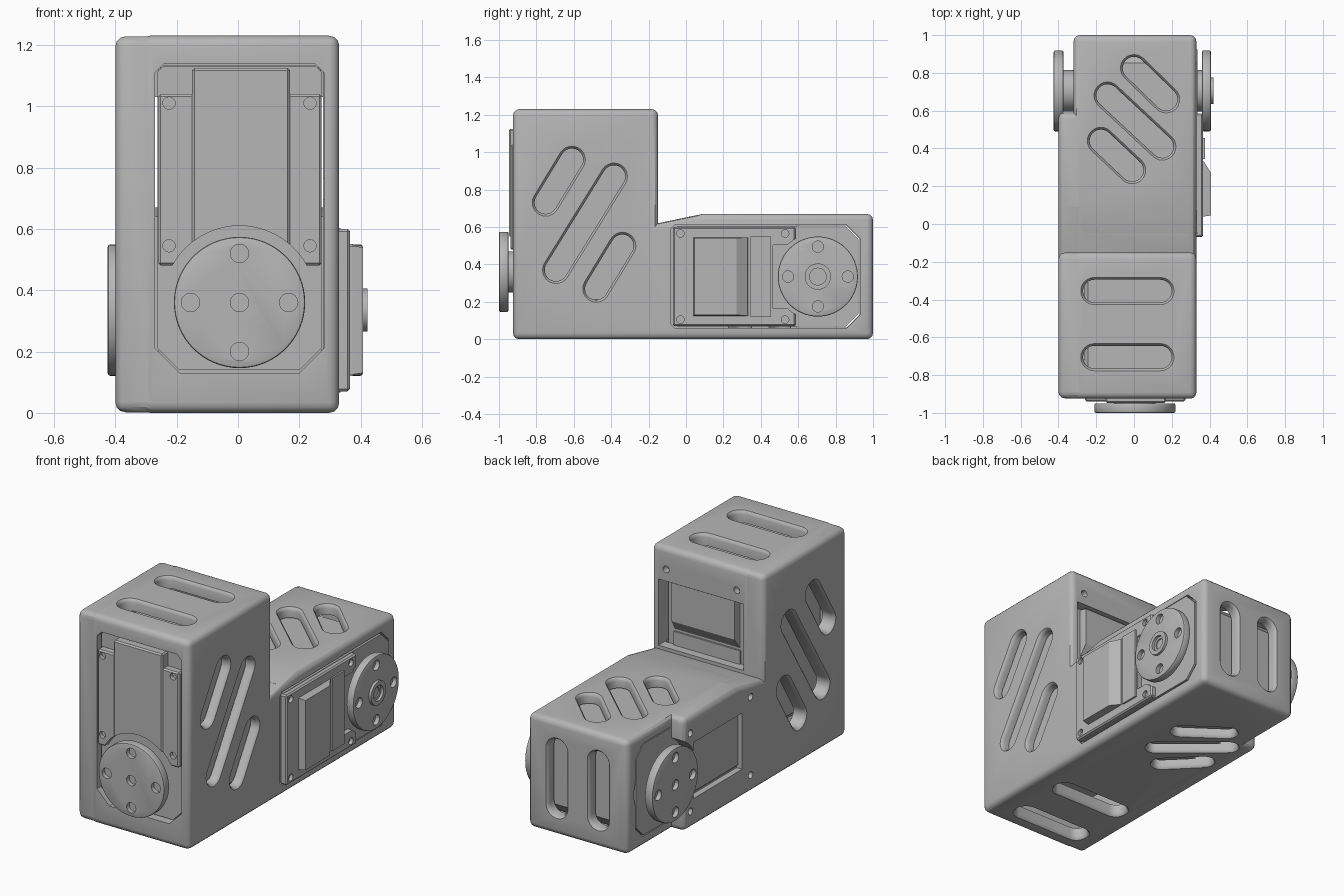
import bpy, bmesh, math
from mathutils import Vector

cube = bpy.data.objects.get("Cube")
if cube:
    bpy.data.objects.remove(cube, do_unlink=True)

grey = bpy.data.materials.new("satin grey")
grey.use_nodes = True
grey.diffuse_color = (0.47, 0.47, 0.47, 1)
grey.node_tree.nodes["Principled BSDF"].inputs["Base Color"].default_value = (0.47, 0.47, 0.47, 1)

# Frames turn (across, along, outward) into model coordinates
FRONT = lambda p, q, w: (p, -w, q)
SIDE = lambda p, q, w: (w, p, q)
TOP = lambda p, q, w: (p, q, w)
BACK = lambda p, q, w: (p, w, q)
FRONT_SERVO = lambda u, v, w: (0.005 + v, -0.945 - w, 0.36 + u)
ARM_SERVO = lambda u, v, w: (-0.37 - w, 0.705 - u, 0.335 + v)


def loft(name, frame, rings, bevel=0, segments=3):
    """Solid through outlines; each ring is (outline, level)."""
    bm = bmesh.new()
    loops = [[bm.verts.new(frame(p, q, w)) for p, q in pts] for pts, w in rings]
    n = len(loops[0])
    for a, b in zip(loops, loops[1:]):
        for i in range(n):
            j = (i + 1) % n
            bm.faces.new((a[i], a[j], b[j], b[i]))
    bm.faces.new(loops[0])
    bm.faces.new(loops[-1])
    bmesh.ops.recalc_face_normals(bm, faces=bm.faces)
    if bevel:
        edges = [e for e in bm.edges if e.calc_face_angle_signed() > 0.5]
        bmesh.ops.bevel(bm, geom=edges, offset=bevel, segments=segments,
                        profile=0.5, affect='EDGES', clamp_overlap=True)
    mesh = bpy.data.meshes.new(name)
    bm.to_mesh(mesh)
    bm.free()
    obj = bpy.data.objects.new(name, mesh)
    bpy.context.collection.objects.link(obj)
    return obj


def rect(p0, p1, q0, q1, low=0, high=0):
    """Rectangle, with chamfers at the low and high ends of q."""
    pts = [(p0 + low, q0), (p1 - low, q0)]
    pts += [(p1, q0 + low)] if low else []
    pts += [(p1, q1 - high)] if high else []
    pts += [(p1 - high, q1), (p0 + high, q1)]
    pts += [(p0, q1 - high)] if high else []
    pts += [(p0, q0 + low)] if low else []
    return pts


def swap(pts):
    return [(q, p) for p, q in pts]


def stadium(a, b, r, n=12):
    """Rounded slot outline from a to b."""
    d = Vector(b) - Vector(a)
    t = math.atan2(d.y, d.x)
    pts = []
    for c, start in ((b, t - math.pi / 2), (a, t + math.pi / 2)):
        for i in range(n + 1):
            s = start + math.pi * i / n
            pts.append((c[0] + r * math.cos(s), c[1] + r * math.sin(s)))
    return pts


def circle(c, r, n=48):
    return [(c[0] + r * math.cos(math.tau * i / n), c[1] + r * math.sin(math.tau * i / n))
            for i in range(n)]


def prism(name, frame, pts, w0, w1, bevel=0, segments=3):
    return loft(name, frame, [(pts, w0), (pts, w1)], bevel, segments)


def slot(frame, a, b, face, inward, r=0.06):
    """Slot cutter with a flared rim at the outer face."""
    levels = [(-0.02, 0.018), (0, 0.012), (0.008, 0.004), (0.02, 0), (0.16, 0)]
    return loft("slot_cutter", frame,
                [(stadium(a, b, r + grow), face + inward * d) for d, grow in levels])


def combine(obj, tools, op='DIFFERENCE'):
    for t in tools:
        t.hide_render = True
        m = obj.modifiers.new(t.name, 'BOOLEAN')
        m.object, m.operation, m.solver = t, op, 'EXACT'
    dg = bpy.context.evaluated_depsgraph_get()
    mesh = bpy.data.meshes.new_from_object(obj.evaluated_get(dg))
    obj.modifiers.clear()
    obj.data = mesh
    for t in tools:
        bpy.data.objects.remove(t, do_unlink=True)


# Housing: L-shaped body with a thicker slab on its right cheek
top, bot = 1.23, 0.67
L = [(-0.925, 0), (1, 0), (1, bot), (0.09, bot), (-0.15, 0.62), (-0.15, top), (-0.925, top)]
slab = [(-0.923, 0.002), (0.59, 0.002), (0.59, 0.668), (0.092, 0.668), (-0.152, 0.618),
        (-0.152, 1.228), (-0.923, 1.228)]
housing = prism("housing", SIDE, L, -0.32, 0.33, 0.033)
combine(housing, [prism("cheek", SIDE, slab, -0.4, 0.1, 0.033)], 'UNION')

cuts = [
    # Cavities
    prism("block_cavity", TOP, rect(-0.32, 0.278, -0.86, -0.21), 0.07, 1.16),
    prism("arm_cavity", TOP, rect(-0.258, 0.27, -0.3, 0.94), 0.055, 0.61),
    # Openings around the two servos
    prism("front_opening", FRONT, rect(-0.27, 0.28, 0.13, 1.14, 0.08, 0.03), 0.8, 1),
    prism("back_opening", BACK, rect(-0.27, 0.285, 0.64, 1.03), -0.3, -0.05),
    prism("left_opening", SIDE, swap(rect(0.06, 0.61, -0.08, 0.93, 0.02, 0.07)), 0.2, 0.4),
    prism("right_opening", SIDE, swap(rect(0.062, 0.608, 0.592, 0.928, 0, 0.07)), -0.5, -0.2),
    prism("right_window", SIDE, rect(0.05, 0.5, 0.17, 0.5), -0.5, -0.2),
    prism("horn_clearance", SIDE, circle((0.705, 0.335), 0.235), -0.5, -0.3),
]
# Diagonal vents on both cheeks
for a, b in (((-0.75, 0.73), (-0.61, 0.96)), ((-0.695, 0.37), (-0.385, 0.87)),
             ((-0.48, 0.27), (-0.34, 0.5))):
    cuts += [slot(SIDE, a, b, 0.33, -1), slot(SIDE, a, b, -0.4, 1)]
# Straight vents on the block
for y in (-0.355, -0.705):
    cuts.append(slot(TOP, (-0.21, y), (0.14, y), top, -1))
for y in (-0.43, -0.77):
    cuts.append(slot(TOP, (-0.23, y), (0.14, y), 0, 1))
# Diagonal vents above and below the arm
for a, b in (((0, 0.825), (0.17, 0.66)), ((-0.14, 0.68), (0.15, 0.41)), ((-0.175, 0.44), (-0.01, 0.285))):
    cuts.append(slot(TOP, a, b, bot, -1))
for a, b in (((-0.15, 0.63), (0.06, 0.48)), ((-0.26, 0.51), (0.05, 0.25)), ((-0.26, 0.3), (-0.09, 0.13))):
    cuts.append(slot(TOP, a, b, 0, 1, 0.05))
# Upright vents on the arm end
for x in (0.14, -0.13):
    cuts.append(slot(BACK, (x, 0.17), (x, 0.5), 1, -1))
# Screw holes
for s in (-0.23, 0.23):
    cuts.append(prism("screw_cutter", BACK, circle((s + 0.005, 1.1), 0.02, 20), -0.19, -0.1))
    for y in (-0.03, 0.53):
        cuts.append(prism("screw_cutter", SIDE, circle((y, 0.335 + s), 0.02, 20), -0.5, -0.37))
combine(housing, cuts)


def horn(name, frame, inner, outer):
    """Round horn with four holes and a centre bore."""
    out = 1 if outer > inner else -1
    disc = prism(name, frame, circle((0, 0), 0.214, 64), inner, outer, 0.008, 2)
    spots = [(0.16, 0), (-0.16, 0), (0, 0.16), (0, -0.16)]
    combine(disc, [prism("hole_cutter", frame, circle(c, 0.03, 24), outer - 0.025 * out,
                         outer + 0.05 * out) for c in spots + [(0, 0)]])
    prism(name + "_shaft", frame, circle((0, 0), 0.11), inner - 0.07 * out, inner + 0.01 * out)


def servo(name, frame):
    prism(name + "_body", frame, swap(rect(-0.268, 0.268, -0.218, 0.772, 0.07, 0.02)), -0.705, -0.05)
    # Front cover, hollowed around the horn
    cover = prism(name + "_front_cover", frame, rect(0.12, 0.68, -0.265, 0.268), -0.1, -0.006, 0.008, 1)
    ridge = prism(name + "_front_ridge", frame, rect(0.12, 0.765, -0.155, 0.165), -0.1, 0.002, 0.008, 1)
    around = lambda r, w0, w1: prism("round_cutter", frame, circle((0, 0), r, 64), w0, w1)
    screws = lambda spots, w0, w1: [prism("screw_cutter", frame, circle((u, v), 0.02, 20), w0, w1)
                                    for u in spots for v in (-0.23, 0.23)]
    combine(cover, [around(0.25, -0.2, 0.1)] + screws((0.185, 0.65), -0.03, 0.05))
    combine(ridge, [around(0.25, -0.2, 0.1)])
    # Back cover with a sloped housing and a crossbar
    back = prism(name + "_back_cover", frame, rect(0.12, 0.775, -0.265, 0.265), -0.735, -0.69, 0.008, 1)
    combine(back, [around(0.235, -0.8, -0.6), prism("notch", frame, rect(0.1, 0.24, -0.17, 0.17), -0.8, -0.7)]
            + screws((0.175, 0.735), -0.8, -0.715))
    loft(name + "_back_housing", frame, [(rect(0.365, 0.665, -0.21, 0.21), -0.7),
                                         (rect(0.375, 0.665, -0.21, 0.21), -0.74),
                                         (rect(0.435, 0.66, -0.205, 0.205), -0.778)])
    prism(name + "_crossbar", frame, rect(0.25, 0.36, -0.215, 0.215), -0.7, -0.745)
    horn(name + "_horn", frame, 0.004, 0.055)


servo("front_servo", FRONT_SERVO)
servo("arm_servo", ARM_SERVO)
horn("idler_horn", ARM_SERVO, -0.73, -0.777)
boss = prism("idler_boss", ARM_SERVO, circle((0, 0), 0.07), -0.74, -0.792)
combine(boss, [prism("bore", ARM_SERVO, circle((0, 0), 0.045, 24), -0.77, -0.85)])

# One finish, smooth with crisp edges
for obj in bpy.context.collection.objects:
    if obj.type == 'MESH':
        obj.data.materials.clear()
        obj.data.materials.append(grey)
        obj.data.shade_smooth()
        obj.data.set_sharp_from_angle(angle=math.radians(30))
